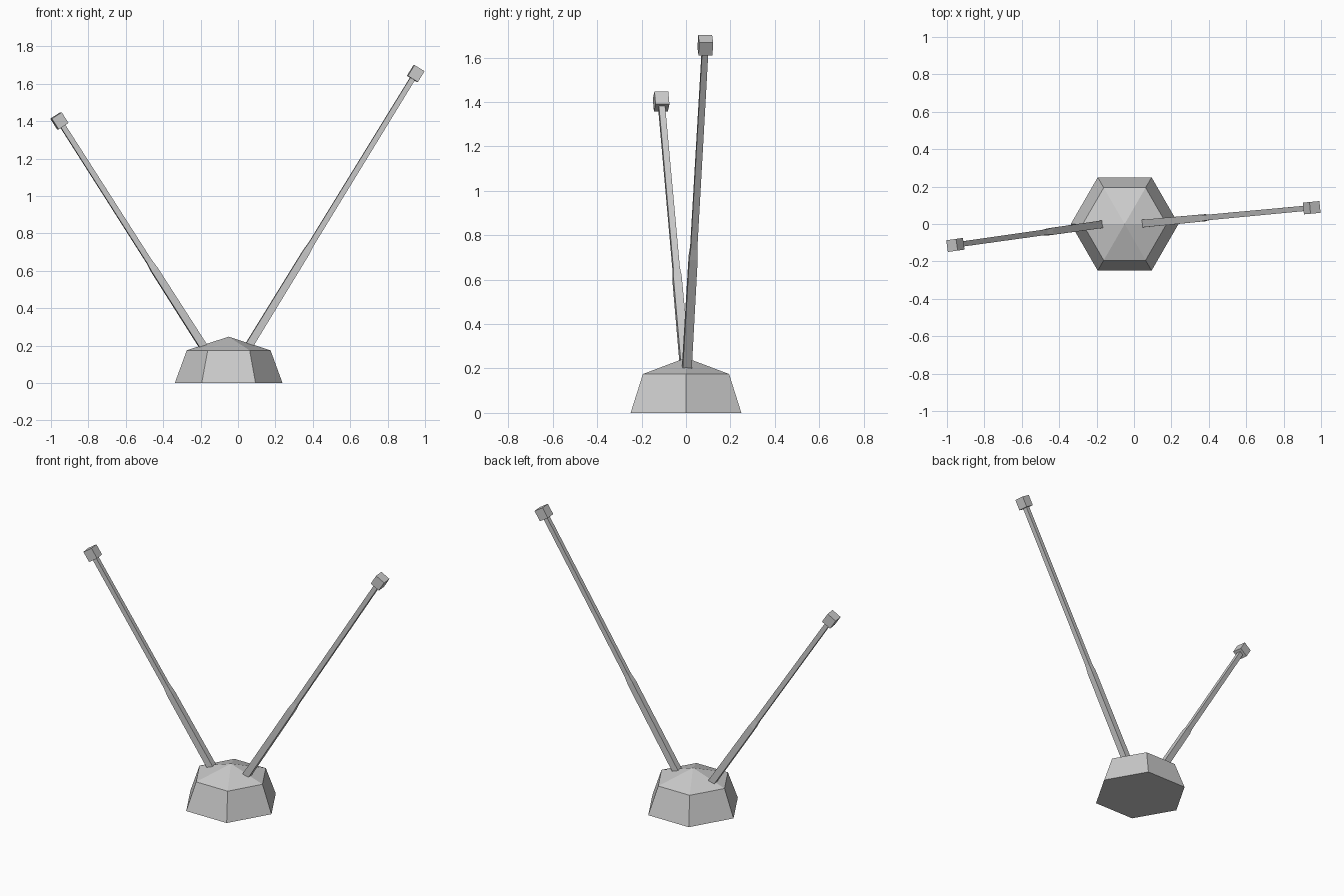
import bpy, bmesh, math
from mathutils import Vector

if "Cube" in bpy.data.objects:
    bpy.data.objects.remove(bpy.data.objects["Cube"])


def make_object(name, bm):
    bmesh.ops.recalc_face_normals(bm, faces=bm.faces)
    mesh = bpy.data.meshes.new(name)
    bm.to_mesh(mesh)
    bm.free()
    obj = bpy.data.objects.new(name, mesh)
    bpy.context.collection.objects.link(obj)
    return obj


def loft(name, sides, rings, phase=0.0, apex=None):
    """Stack polygon rings of (radius, height); close with a cap or a point."""
    bm = bmesh.new()
    loops = []
    for r, z in rings:
        angles = [phase + 2 * math.pi * i / sides for i in range(sides)]
        loops.append([bm.verts.new((r * math.cos(a), r * math.sin(a), z)) for a in angles])
    for a, b in zip(loops, loops[1:]):
        for i in range(sides):
            j = (i + 1) % sides
            bm.faces.new((a[i], a[j], b[j], b[i]))
    bm.faces.new(loops[0][::-1])
    if apex is None:
        bm.faces.new(loops[-1])
    else:
        tip = bm.verts.new((0, 0, apex))
        for i in range(sides):
            bm.faces.new((loops[-1][i], loops[-1][(i + 1) % sides], tip))
    return make_object(name, bm)


def antenna(side, start, end):
    start, end = Vector(start), Vector(end)
    axis = end - start
    length = axis.length
    turn = axis.to_track_quat('Z', 'Y')
    k = math.sqrt(0.5)  # square side to corner radius
    joint = length * 0.365
    # telescoping square rod, thinner above the joint
    rod = loft(side + "_rod", 4,
               [(0.041 * k, -0.01), (0.038 * k, joint - 0.03),
                (0.030 * k, joint + 0.02), (0.028 * k, length)], math.pi / 4)
    # block on the tip
    tip = loft(side + "_tip", 4,
               [(0.063 * k, length - 0.034), (0.063 * k, length + 0.034)], math.pi / 4)
    for obj in (rod, tip):
        obj.rotation_mode = 'QUATERNION'
        obj.rotation_quaternion = turn
        obj.location = start


# six-sided base with a low pointed top
base = loft("base", 6, [(0.288, 0.0), (0.224, 0.175)], apex=0.248)
base.location.x = -0.05

# two splayed antennas
antenna("left", (-0.182, -0.003, 0.19), (-0.955, -0.112, 1.402))
antenna("right", (0.052, 0.003, 0.19), (0.950, 0.087, 1.655))
